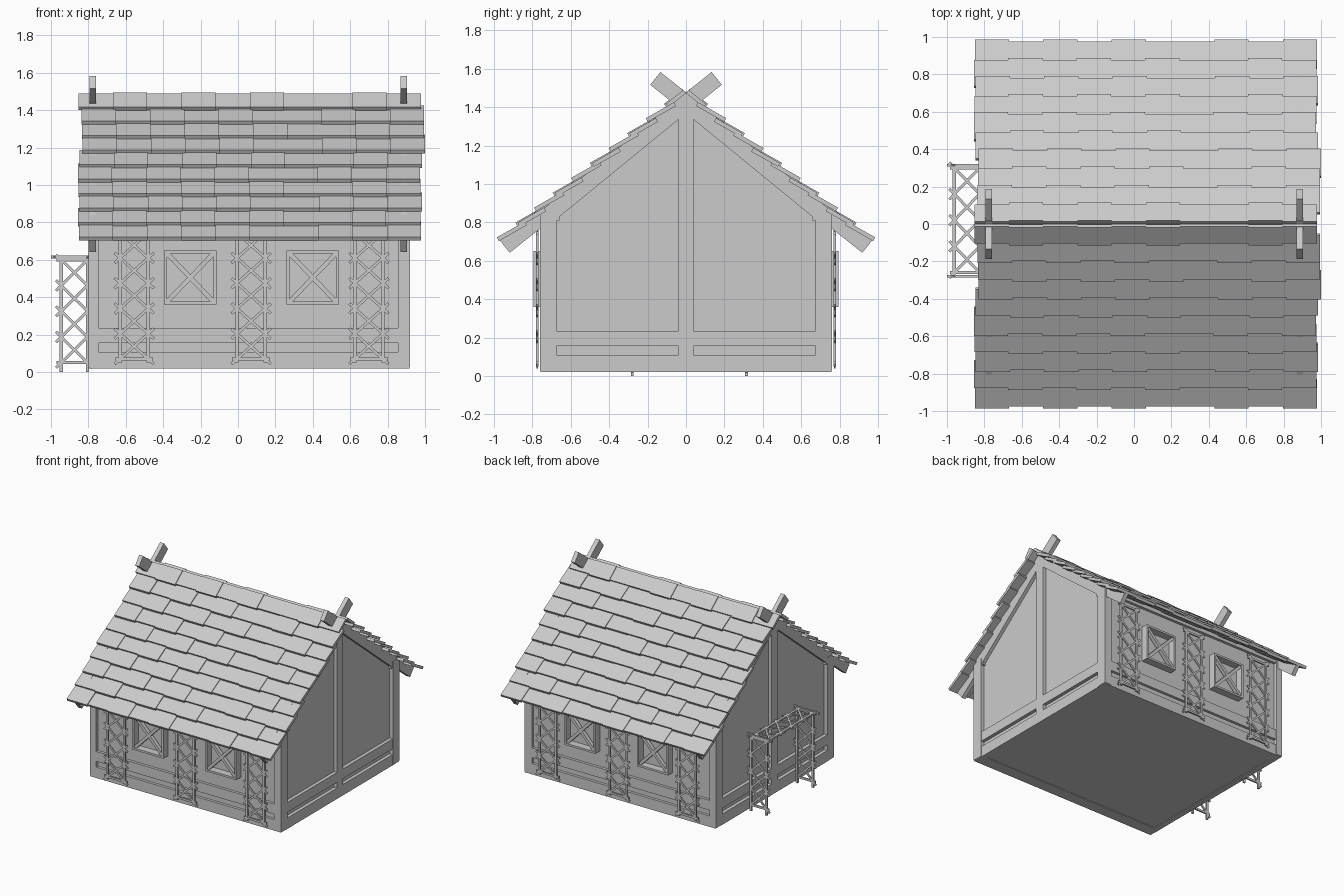
import bpy
import bmesh
import math
import random
from mathutils import Vector, Matrix

random.seed(4)
cube = bpy.data.objects.get("Cube")
if cube:
    bpy.data.objects.remove(cube, do_unlink=True)

GREY = (0.6, 0.6, 0.6, 1)
mat = bpy.data.materials.new("plain_grey")
mat.use_nodes = True
mat.diffuse_color = GREY
mat.node_tree.nodes["Principled BSDF"].inputs["Base Color"].default_value = GREY

X, Y, Z = Vector((1, 0, 0)), Vector((0, 1, 0)), Vector((0, 0, 1))
X0, X1, WALL = -0.8, 0.92, 0.757      # house ends and half depth
MID = (X0 + X1) / 2


def finish(bm, name, mirror=False):
    bmesh.ops.recalc_face_normals(bm, faces=bm.faces)
    mesh = bpy.data.meshes.new(name)
    bm.to_mesh(mesh)
    bm.free()
    mesh.materials.append(mat)
    obj = bpy.data.objects.new(name, mesh)
    bpy.context.collection.objects.link(obj)
    if mirror:
        mod = obj.modifiers.new("mirror", 'MIRROR')
        mod.use_axis = (False, True, False)
        mod.use_mirror_merge = False
    return obj


def box(bm, xs, ys, zs):
    size = [b - a for a, b in (xs, ys, zs)]
    mid = [(a + b) / 2 for a, b in (xs, ys, zs)]
    m = Matrix.Translation(mid) @ Matrix.Diagonal((*size, 1))
    bmesh.ops.create_cube(bm, size=1, matrix=m)


def bar(bm, p, q, width, depth, normal):
    # Straight lath from p to q, with its depth along the normal
    d = (q - p).normalized()
    side = d.cross(normal).normalized()
    m = Matrix((d * (q - p).length, side * width, normal * depth)).transposed().to_4x4()
    bmesh.ops.create_cube(bm, size=1, matrix=Matrix.Translation((p + q) / 2) @ m)


def prism(bm, profile, x0, x1):
    # Extrude a (y, z) outline along x
    face = bm.faces.new([bm.verts.new((x0, y, z)) for y, z in profile])
    out = bmesh.ops.extrude_face_region(bm, geom=[face])
    verts = [v for v in out["geom"] if isinstance(v, bmesh.types.BMVert)]
    bmesh.ops.translate(bm, verts=verts, vec=(x1 - x0, 0, 0))


def trellis(bm, start, u, v, width, height, count):
    # Lattice panel whose lower edge is centred on start
    n = u.cross(v)
    a = u * width / 2
    for s in (-1, 1):
        bar(bm, start + a * s - v * 0.02, start + a * s + v * (height + 0.02), 0.018, 0.012, n)
    for h in (0, height):
        bar(bm, start - a * 1.35 + v * h, start + a * 1.35 + v * h, 0.016, 0.012, n)
    step = height / count
    for i in range(count):
        c = start + v * step * (i + 0.5)
        for s in (-1, 1):
            d = (a * s + v * step / 2) * 1.4
            bar(bm, c - d, c + d, 0.015, 0.01, n)


# Wall core, set back behind the timbers
bm = bmesh.new()
core = WALL - 0.022
prism(bm, [(-core, 0.025), (core, 0.025), (core, 0.87), (0, 1.455), (-core, 0.87)],
      X0 + 0.03, X1 - 0.03)
finish(bm, "wall_core")

# Corner posts
bm = bmesh.new()
for xs in ((X0, X0 + 0.055), (X1 - 0.065, X1)):
    box(bm, xs, (0.675, WALL + 0.003), (0.027, 0.865))
finish(bm, "corner_posts", True)

# Horizontal rails round the house
bm = bmesh.new()
for zs in ((0.02, 0.108), (0.155, 0.235), (0.81, 0.86)):
    box(bm, (X0 + 0.004, X1 - 0.004), (0.66, WALL), zs)
for zs in ((0.02, 0.108), (0.155, 0.235)):
    for xs in ((X0 + 0.002, X0 + 0.05), (X1 - 0.05, X1 - 0.002)):
        box(bm, xs, (0, 0.7), zs)
finish(bm, "wall_rails", True)

# Gable timbers: king post and sloping rakes
bm = bmesh.new()
for x0, x1 in ((X0 + 0.002, X0 + 0.05), (X1 - 0.05, X1 - 0.002)):
    box(bm, (x0, x1), (-0.04, 0.04), (0.022, 1.4))
    for s in (-1, 1):
        prism(bm, [(0, 1.475), (0, 1.368), (s * 0.7, 0.796), (s * 0.75, 0.865)], x0, x1)
finish(bm, "gable_timbers")

# Crossed rafters at both ends of the roof
bm = bmesh.new()
for x in (-0.777, 0.887):
    bar(bm, Vector((x, 0.945, 0.675)), Vector((x, -0.16, 1.55)), 0.085, 0.035, X)
finish(bm, "crossed_rafters", True)

# Overlapping roof shingles, laid in courses from eave to ridge
ROWS, COLS, PITCH = 10, 10, 0.097
SLOPE = math.atan(0.8)
bm = bmesh.new()
for row in range(ROWS):
    ridge = row == ROWS - 1
    y = PITCH * (ROWS - row) - 0.006
    shift = random.uniform(-0.015, 0.015)
    tilt = SLOPE if ridge else SLOPE - math.radians(9)
    length = y / math.cos(tilt) if ridge else 0.16
    up = Vector((0, -math.cos(tilt), math.sin(tilt)))
    out = Vector((0, math.sin(tilt), math.cos(tilt)))
    raised = (1, 3, 5, 8) if row % 2 else (0, 2, 4, 7, 9)
    for col in range(COLS):
        x = -0.752 + shift + 0.183 * col
        lift = 0.006 if col in raised else 0
        low = Vector((x, y, 1.473 - 0.8 * y)) + out * (0.011 + lift)
        bar(bm, low - up * lift * 1.5, low + up * length, 0.183, 0.022, out)
finish(bm, "roof_shingles", True)

# Windows with a shallow frame and crossed slats
bm = bmesh.new()
for cx in (-0.255, 0.4):
    w, h, cz, t = 0.14, 0.145, 0.505, 0.016
    depth = (0.72, 0.795)
    for s in (-1, 1):
        box(bm, sorted((cx + s * w, cx + s * (w - t))), depth, (cz - h, cz + h))
        box(bm, (cx - w, cx + w), depth, sorted((cz + s * h, cz + s * (h - t))))
        d = Vector((s * (w - t), 0, h - t))
        c = Vector((cx, 0.772, cz))
        bar(bm, c - d, c + d, 0.024, 0.03, Y)
finish(bm, "windows", True)

# Wall trellises
bm = bmesh.new()
for x in (-0.555, 0.07, 0.7):
    trellis(bm, Vector((x, 0.775, 0.07)), X, Z, 0.15, 0.675, 5)
finish(bm, "wall_trellises", True)

# Garden arch at one gable: two side lattices and a top lattice
bm = bmesh.new()
for y in (-0.28, 0.315):
    trellis(bm, Vector((-0.875, y, 0.05)), X, Z, 0.14, 0.55, 4)
    bar(bm, Vector((-1, y, 0.615)), Vector((-0.8, y, 0.615)), 0.016, 0.014, Y)
    for x in (-0.945, -0.805):
        bar(bm, Vector((x, y, 0)), Vector((x, y, 0.62)), 0.018, 0.014, Y)
trellis(bm, Vector((-0.893, -0.26, 0.612)), X, Y, 0.135, 0.56, 4)
finish(bm, "garden_arch")
